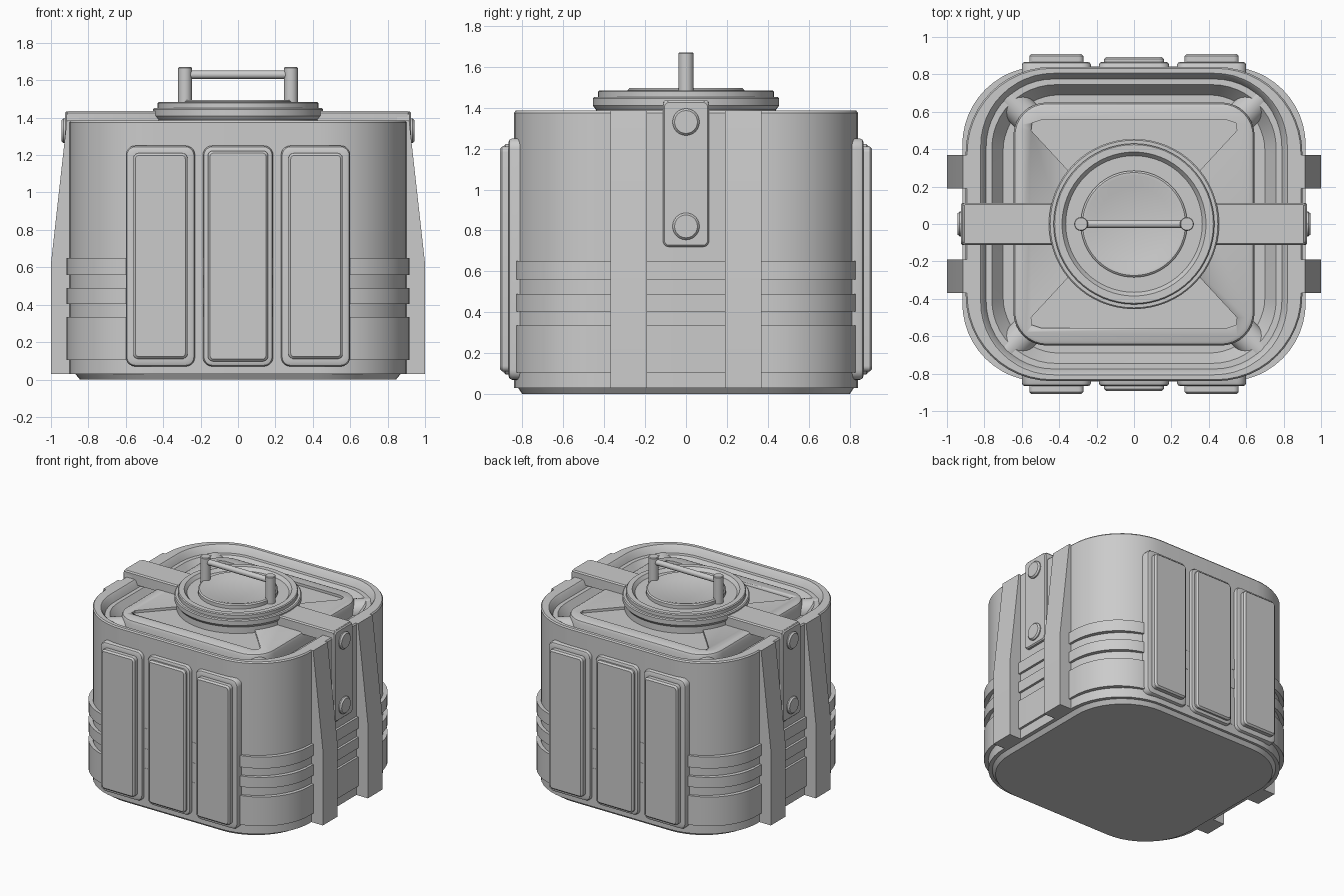
import bpy, bmesh
from math import cos, sin, pi, radians
from mathutils import Matrix, Vector

if "Cube" in bpy.data.objects:
    bpy.data.objects.remove(bpy.data.objects["Cube"])


def finish(bm, name, matrix=Matrix(), angle=30):
    bm.transform(matrix)
    bmesh.ops.recalc_face_normals(bm, faces=bm.faces)
    mesh = bpy.data.meshes.new(name)
    bm.to_mesh(mesh)
    bm.free()
    ob = bpy.data.objects.new(name, mesh)
    bpy.context.collection.objects.link(ob)
    bpy.ops.object.select_all(action='DESELECT')
    ob.select_set(True)
    bpy.context.view_layer.objects.active = ob
    bpy.ops.object.shade_smooth_by_angle(angle=radians(angle))
    return ob


def skin(bm, rings):
    """Bridge rings of points and cap both ends."""
    loops = [[bm.verts.new(p) for p in ring] for ring in rings]
    n = len(loops[0])
    for a, b in zip(loops, loops[1:]):
        for i in range(n):
            bm.faces.new((a[i], a[(i + 1) % n], b[(i + 1) % n], b[i]))
    bm.faces.new(loops[0][::-1])
    bm.faces.new(loops[-1])


def rounded(name, levels, matrix=Matrix(), seg=8):
    """Loft rounded rectangles given as (half x, half y, radius, z)."""
    rings = []
    for hx, hy, r, z in levels:
        ring = []
        for q, (sx, sy) in enumerate(((1, 1), (-1, 1), (-1, -1), (1, -1))):
            for i in range(seg + 1):
                a = (q + i / seg) * pi / 2
                ring.append((sx * (hx - r) + r * cos(a), sy * (hy - r) + r * sin(a), z))
        rings.append(ring)
    bm = bmesh.new()
    skin(bm, rings)
    return finish(bm, name, matrix)


def lathe(name, profile, matrix=Matrix(), n=48):
    """Revolve (radius, z) points about z."""
    bm = bmesh.new()
    skin(bm, [[(r * cos(2 * pi * i / n), r * sin(2 * pi * i / n), z) for i in range(n)]
              for r, z in profile])
    return finish(bm, name, matrix)


def prism(name, outline, lo, hi, matrix=Matrix()):
    """Extrude an (x, y) outline from z = lo to z = hi."""
    bm = bmesh.new()
    skin(bm, [[(x, y, z) for x, y in outline] for z in (lo, hi)])
    return finish(bm, name, matrix)


def facing(turn, x=0, z=0):
    """Local z points out of a side wall: 0 front, 90 right, 180 back, 270 left."""
    return (Matrix.Rotation(radians(turn), 4, 'Z') @ Matrix.Translation((x, 0, z))
            @ Matrix.Rotation(pi / 2, 4, 'X'))


# Hollow-topped shell with chamfered foot and stepped rim
rounded("body_shell", [
    (.845, .80, .42, 0), (.87, .82, .44, .03), (.90, .84, .46, .03),
    (.90, .84, .46, 1.375), (.892, .832, .452, 1.385), (.82, .806, .39, 1.385),
    (.81, .796, .38, 1.375), (.79, .775, .36, 1.33), (.76, .745, .34, 1.33),
    (.70, .69, .30, 1.25)], seg=12)

# Raised bands round the lower body
for lo, hi in ((.105, .335), (.405, .49), (.56, .65)):
    rounded("lower_band", [(.918, .842, .42, lo), (.918, .842, .42, hi)], seg=12)

# Raised deck inside the rim, with two pockets
deck = rounded("top_deck", [(.645, .65, .18, 1.22), (.645, .65, .18, 1.335),
                            (.637, .642, .172, 1.352), (.62, .625, .155, 1.36)])
for turn in (0, 180):
    cut = prism("pocket_cutter", [(-.50, .555), (-.545, .54), (-.55, .50), (-.30, .23),
                                  (.30, .23), (.55, .50), (.545, .54), (.50, .555)],
                1.34, 1.45, Matrix.Rotation(radians(turn), 4, 'Z'))
    cut.hide_render = True
    cut.hide_set(True)
    mod = deck.modifiers.new("pocket", 'BOOLEAN')
    mod.object = cut
    mod.solver = 'EXACT'

# Round braces across the gutter corners
for turn in (45, 135, 225, 315):
    lathe("corner_brace", [(.085, .74), (.085, .99)],
          Matrix.Rotation(radians(turn), 4, 'Z') @ Matrix.Translation((0, 0, 1.25))
          @ Matrix.Rotation(pi / 2, 4, 'Y'), 24)

# Round lid with dished centre
lathe("lid", [(.44, 1.33), (.44, 1.39), (.455, 1.41), (.455, 1.445), (.448, 1.452),
              (.43, 1.452), (.43, 1.478), (.424, 1.485), (.385, 1.485), (.365, 1.46),
              (.285, 1.46), (.285, 1.487), (.275, 1.495), (.26, 1.495), (.20, 1.475)], n=64)

# Lid handle
for s in (-1, 1):
    lathe("handle_post", [(.037, 1.45), (.037, 1.665), (.033, 1.67)],
          Matrix.Translation((s * .283, 0, 0)), 24)
lathe("handle_bar", [(.022, -.28), (.022, .28)],
      Matrix.Translation((0, 0, 1.63)) @ Matrix.Rotation(pi / 2, 4, 'Y'), 16)

# Framed panels on front and back
for turn in (0, 180):
    for x, w, out in ((-.415, .185, .91), (0, .188, .893), (.415, .185, .91)):
        z, h = .66, .59
        i = .04 if x else .027
        rounded("wall_panel", [
            (w, h, .05, .78), (w, h, .05, .85), (w - .006, h - .006, .045, .862),
            (w - .018, h - .018, .04, .867), (w - i, h - i, .028, .867),
            (w - i, h - i, .028, out - .012), (w - i - .012, h - i - .012, .018, out)],
            facing(turn, x, z), 5)

# Side struts, straps and bolts
for turn in (90, 270):
    spin = Matrix.Rotation(radians(turn - 90), 4, 'Z')
    for y in (-.28, .28):
        prism("side_strut", [(.80, .03), (1.0, .03), (1.0, .62), (.915, 1.385), (.83, 1.385),
                             (.83, 1.2)],
              -.09, .09, spin @ Matrix.Translation((0, y, 0)) @ Matrix.Rotation(pi / 2, 4, 'X'))
    rounded("strap_plate", [(.113, .357, .03, .85), (.113, .357, .03, .917),
                            (.105, .349, .022, .925)], facing(turn, 0, 1.077), 5)
    rounded("strap_top", [(.255, .113, .012, 1.345), (.255, .113, .012, 1.425),
                          (.247, .105, .008, 1.435)],
            spin @ Matrix.Translation((.66, 0, 0)), 3)
    for z in (.82, 1.33):
        lathe("strap_bolt", [(.066, .90), (.066, .933), (.056, .944)], facing(turn, 0, z), 24)
